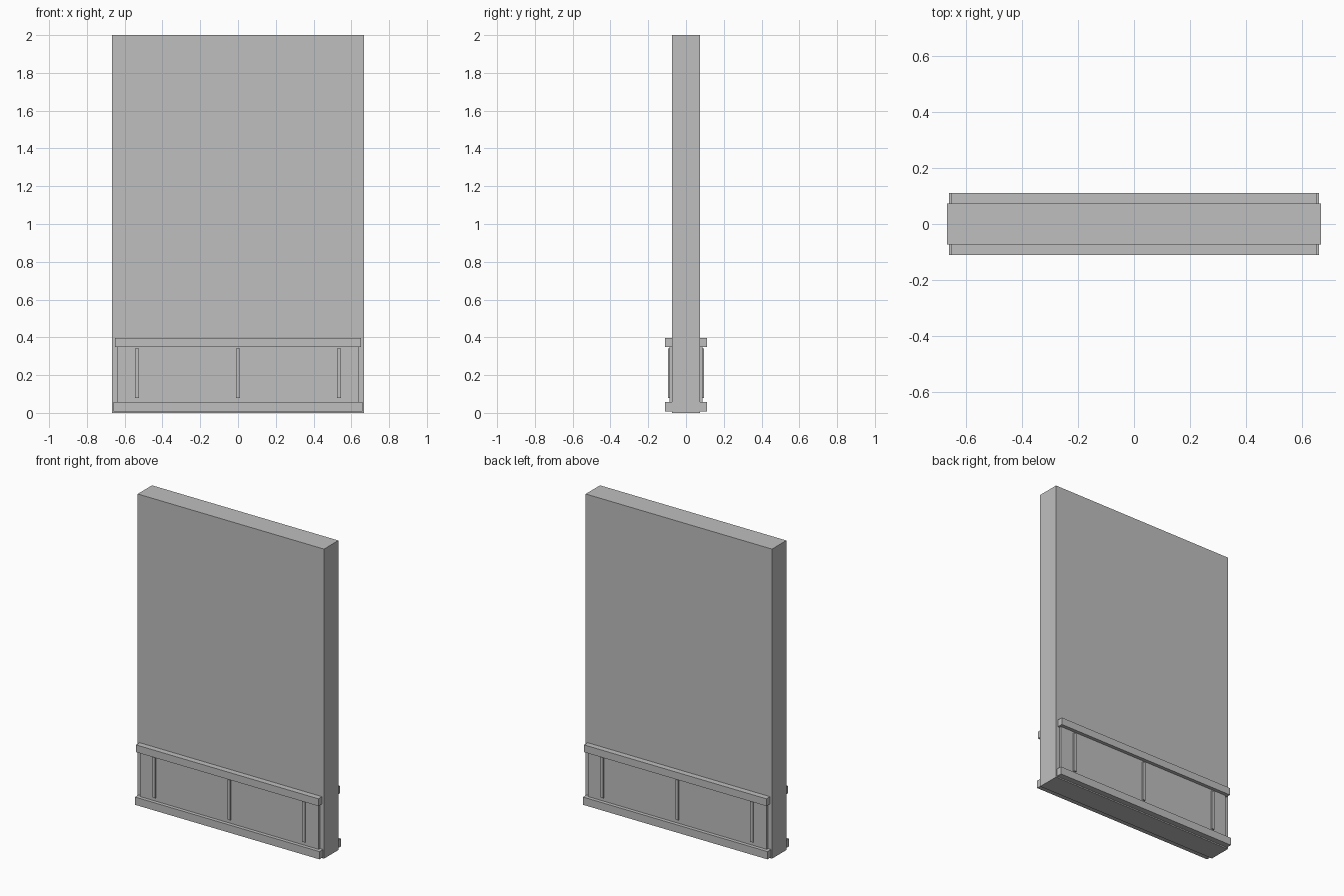
import bpy

if "Cube" in bpy.data.objects:
    bpy.data.objects.remove(bpy.data.objects["Cube"], do_unlink=True)

# Plain grey plaster
GREY = (0.52, 0.52, 0.52, 1.0)
plaster = bpy.data.materials.new("plain_grey")
plaster.use_nodes = True
plaster.diffuse_color = GREY
plaster.node_tree.nodes["Principled BSDF"].inputs["Base Color"].default_value = GREY


def box(name, x, y, z):
    """Box from (low, high) ranges along each axis."""
    ranges = (x, y, z)
    bpy.ops.mesh.primitive_cube_add(size=1, location=[(a + b) / 2 for a, b in ranges])
    obj = bpy.context.object
    obj.name = obj.data.name = name
    obj.scale = [b - a for a, b in ranges]
    bpy.ops.object.transform_apply(location=False, rotation=False, scale=True)
    obj.data.materials.append(plaster)
    return obj


WALL = 0.073

# Main wall slab
box("wall", (-0.666, 0.666), (-WALL, WALL), (0, 2))

# Wainscot on both faces
for side, sign in (("front", -1), ("back", 1)):
    def depth(d):
        return sorted((sign * (WALL - 0.005), sign * d))

    box(side + "_skirting", (-0.659, 0.659), depth(0.11), (0.008, 0.058))
    box(side + "_panel", (-0.638, 0.638), depth(0.087), (0.058, 0.35))
    box(side + "_top_rail", (-0.652, 0.652), depth(0.11), (0.35, 0.397))

    # Thin upright battens on the panel
    for place, x in (("right", -0.535), ("middle", 0), ("left", 0.535)):
        box(f"{side}_{place}_batten", (x - 0.01, x + 0.01), depth(0.095), (0.08, 0.34))
